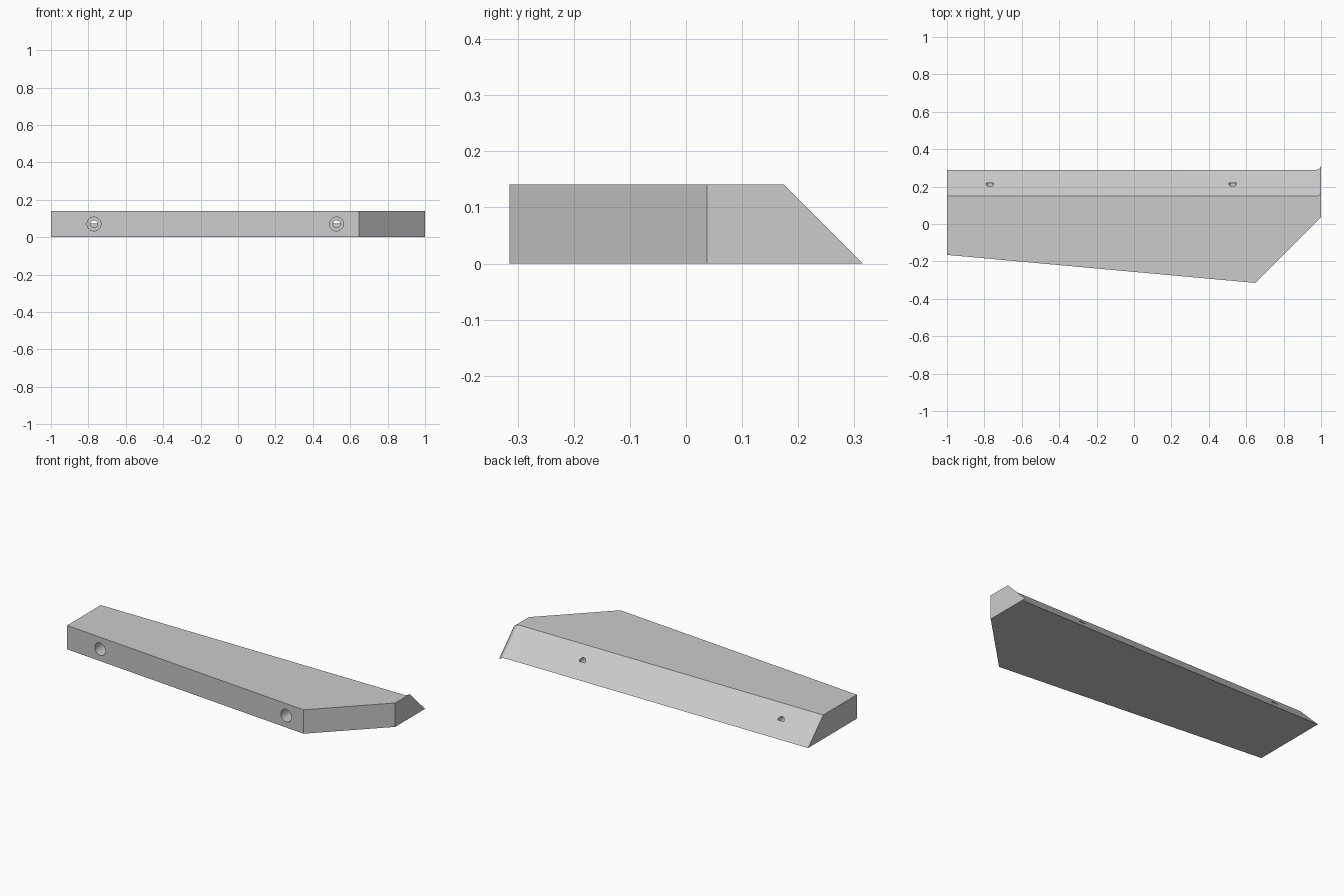
import bpy, bmesh, math

cube = bpy.data.objects.get("Cube")
if cube:
    bpy.data.objects.remove(cube, do_unlink=True)

HEIGHT = 0.141
BACK = 0.29        # lower back edge of the bevelled side
LIP = 0.025        # flare at the left end

grey = bpy.data.materials.new("plain_grey")
grey.use_nodes = True
grey.diffuse_color = (0.6, 0.6, 0.6, 1)
grey.node_tree.nodes["Principled BSDF"].inputs["Base Color"].default_value = (0.6, 0.6, 0.6, 1)


def make_object(name, bm):
    bmesh.ops.recalc_face_normals(bm, faces=bm.faces)
    mesh = bpy.data.meshes.new(name)
    bm.to_mesh(mesh)
    bm.free()
    mesh.materials.append(grey)
    obj = bpy.data.objects.new(name, mesh)
    bpy.context.collection.objects.link(obj)
    return obj


# Wedge body: straight front outline, bevelled back with a small curved lip
front = [(-1, -0.165), (0.648, -0.315), (1, 0.037)]
arc = [(1 - LIP + LIP * math.cos(a), BACK + LIP - LIP * math.sin(a))
       for a in (math.pi / 2 * i / 8 for i in range(9))]
back = arc + [(-1, BACK)]

bm = bmesh.new()
lower = [bm.verts.new((x, y, 0)) for x, y in front + back]
upper = [bm.verts.new((x, y, HEIGHT)) for x, y in front]
upper += [bm.verts.new((x, y - HEIGHT, HEIGHT)) for x, y in back]
bm.faces.new(lower)
bm.faces.new(upper)
count = len(lower)
for i in range(count):
    j = (i + 1) % count
    bm.faces.new((lower[i], lower[j], upper[j], upper[i]))
body = make_object("wedge_body", bm)


# Stepped screw hole: wide bore from the front, narrow bore to the bevel
def screw_hole(x):
    bm = bmesh.new()
    sides = 32
    rings = []
    for radius, y in ((0.037, -0.5), (0.037, 0.06), (0.02, 0.06), (0.02, 0.218)):
        rings.append([bm.verts.new((x + radius * math.cos(math.tau * k / sides), y,
                                    HEIGHT / 2 + radius * math.sin(math.tau * k / sides)))
                      for k in range(sides)])
    for a, b in zip(rings, rings[1:]):
        for k in range(sides):
            n = (k + 1) % sides
            bm.faces.new((a[k], a[n], b[n], b[k]))
    bm.faces.new(rings[0])
    bm.faces.new(rings[-1])
    cutter = make_object("screw_hole_cutter", bm)
    cutter.hide_render = True
    return cutter


bpy.context.view_layer.objects.active = body
for x in (-0.77, 0.527):
    cutter = screw_hole(x)
    cut = body.modifiers.new("screw_hole", 'BOOLEAN')
    cut.operation = 'DIFFERENCE'
    cut.solver = 'EXACT'
    cut.object = cutter
    bpy.ops.object.modifier_apply(modifier=cut.name)
    bpy.data.objects.remove(cutter, do_unlink=True)

# Smooth the curved lip and bores, keep the edges sharp
for obj in bpy.context.selected_objects:
    obj.select_set(False)
body.select_set(True)
bpy.ops.object.shade_smooth_by_angle(angle=math.radians(25))
